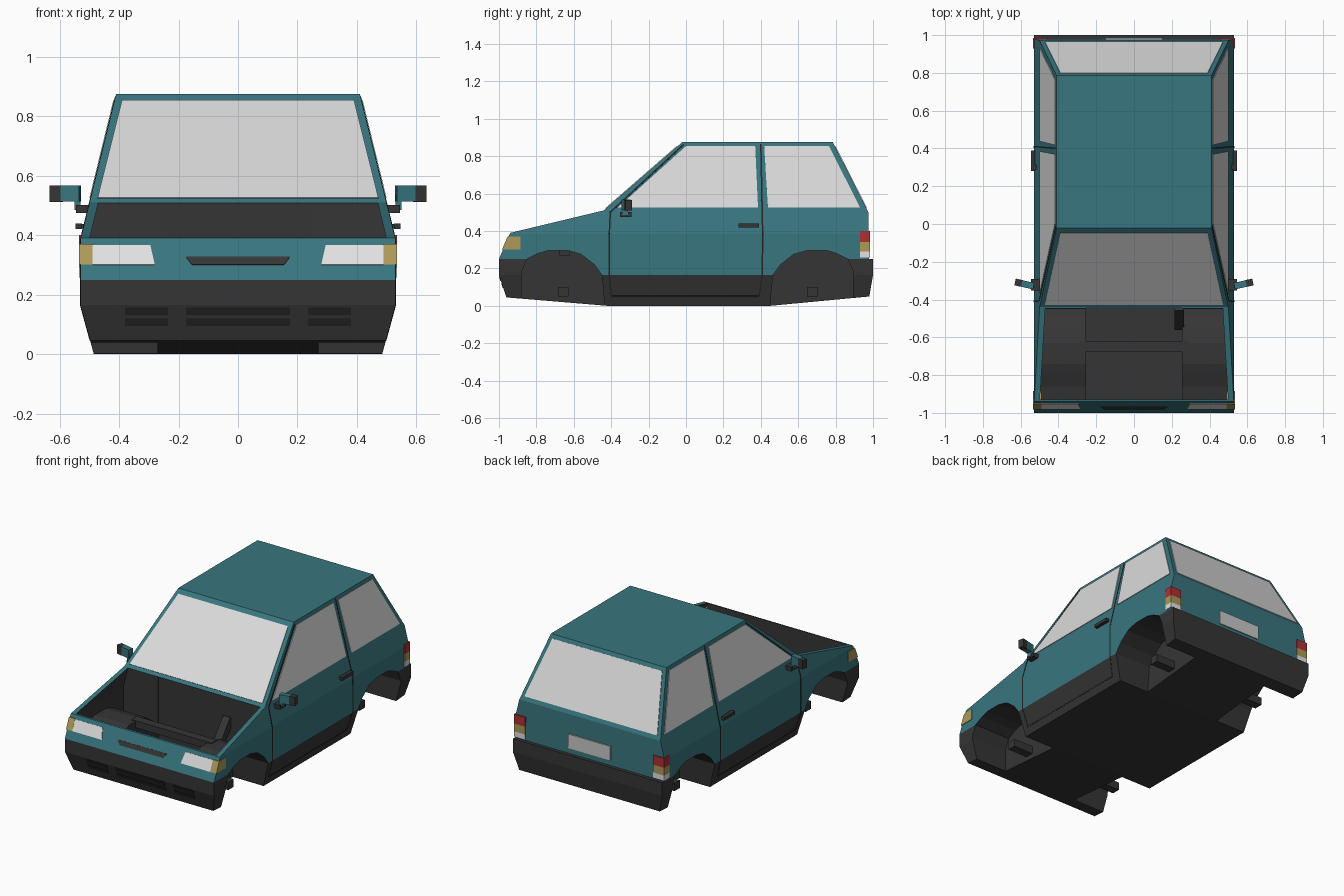
import bpy, bmesh, math
from mathutils import Vector, geometry

if "Cube" in bpy.data.objects:
    bpy.data.objects.remove(bpy.data.objects["Cube"])


def mat(name, r, g, b):
    m = bpy.data.materials.new(name)
    m.diffuse_color = (r, g, b, 1)
    m.use_nodes = True
    m.node_tree.nodes["Principled BSDF"].inputs["Base Color"].default_value = m.diffuse_color
    return m


TEAL = mat("teal paint", .04, .18, .21)
GREY = mat("dark grey trim", .036, .036, .036)
BLACK = mat("black gaps", .018, .018, .018)
GLASS = mat("pale glass", .70, .70, .70)
LAMP = mat("white lamp", .76, .76, .76)
AMBER = mat("amber lamp", .42, .32, .10)
RED = mat("red lamp", .42, .03, .035)
PLATE = mat("plate grey", .58, .58, .58)


def half_width(z):
    """Half width of the body at a height."""
    if z < .165:
        return .485 + .045 * z / .165
    if z < .385:
        return .53
    return .53 - .12 * (z - .385) / .49


def make(name, bm, mats):
    bmesh.ops.recalc_face_normals(bm, faces=bm.faces[:])
    me = bpy.data.meshes.new(name)
    bm.to_mesh(me)
    bm.free()
    for m in mats:
        me.materials.append(m)
    ob = bpy.data.objects.new(name, me)
    bpy.context.collection.objects.link(ob)
    return ob


def cut(bm, co, no):
    bmesh.ops.bisect_plane(bm, geom=bm.verts[:] + bm.edges[:] + bm.faces[:],
                           plane_co=co, plane_no=no, dist=1e-5)


def prism(name, yz, x0, x1, mats, inset=None, rule=None, zcuts=(), ycuts=()):
    """Side profile extruded along x, optionally tapered to the body section."""
    bm = bmesh.new()
    f = bm.faces.new([bm.verts.new((x0, y, z)) for y, z in yz])
    ext = bmesh.ops.extrude_face_region(bm, geom=[f])
    for v in ext["geom"]:
        if isinstance(v, bmesh.types.BMVert):
            v.co.x = x1
    for z in zcuts:
        cut(bm, (0, 0, z), (0, 0, 1))
    if inset is not None:
        for v in bm.verts:
            v.co.x = math.copysign(half_width(v.co.z) - inset, v.co.x)
    for y in ycuts:
        cut(bm, (0, y, 0), (0, 1, 0))
    if rule:
        for f in bm.faces:
            f.material_index = rule(f.calc_center_median())
    return make(name, bm, mats)


def plate(name, pts, m, t=.004):
    """Thin plate lying on the body, facing outward."""
    pts = [Vector(p) for p in pts]
    n = geometry.normal(pts)
    c = sum(pts, Vector()) / len(pts)
    if n.dot(c - Vector((0, 0, .4))) < 0:
        n = -n
    bm = bmesh.new()
    lo = [bm.verts.new(p - n * .003) for p in pts]
    hi = [bm.verts.new(p + n * t) for p in pts]
    bm.faces.new(lo)
    bm.faces.new(hi)
    for i in range(len(pts)):
        j = (i + 1) % len(pts)
        bm.faces.new((lo[i], lo[j], hi[j], hi[i]))
    return make(name, bm, [m])


def box(name, c, size, m, rot=(0, 0, 0)):
    bpy.ops.mesh.primitive_cube_add(size=1, location=c, rotation=rot)
    ob = bpy.context.object
    ob.name = name
    ob.scale = size
    ob.data.materials.append(m)
    return ob


def on_line(a, b):
    """Point finder (x, z) on a sloped front or back panel given by two (y, z)."""
    return lambda x, z: (x, a[0] + (b[0] - a[0]) * (z - a[1]) / (b[1] - a[1]), z)


# main body shell, dark below the trim line
profile = [(-.42, 0), (-.96, .045), (-1, .165), (-1, .25), (-.94, .39), (-.44, .51),
           (-.02, .875), (.785, .875), (.975, .50), (.978, .25), (1, .25), (1, .165),
           (.98, .05), (.45, 0)]


def trim_rule(c):
    return int(c.z < .164 or (abs(c.y) > .68 and c.z < .2501))


body = prism("body_shell", profile, -.5, .5, [TEAL, GREY], 0, trim_rule,
             (.165, .25, .385), (-.68, .68))

# cutters: engine bay and wheel wells
pair, grey = [TEAL, GREY], lambda c: 1
bay = [(-.93, .26), (-.86, .27), (-.79, .295), (-.74, .31), (-.63, .31), (-.56, .29),
       (-.49, .24), (-.45, .20), (-.445, .6), (-.93, .6)]
arch = [(-.88, -.1), (-.88, .18), (-.85, .25), (-.79, .28), (-.74, .295), (-.63, .295),
        (-.56, .275), (-.49, .22), (-.45, .165), (-.425, -.1)]
rear_arch = [(.015 - y, z) for y, z in arch]
cutters = [prism("bay_cutter", bay, -.5, .5, pair, .03, grey, (.385,)),
           prism("bay_floor_cutter", [(-.93, .07), (-.445, .07), (-.445, .6), (-.93, .6)],
                 -.255, .255, pair, None, grey)]
for s in (-1, 1):
    for a in (arch, rear_arch):
        cutters.append(prism("well_cutter", a, s * .27, s * .6, pair, None, grey))
bpy.context.view_layer.objects.active = body
for c in cutters:
    md = body.modifiers.new("cut", 'BOOLEAN')
    md.operation, md.solver, md.object = 'DIFFERENCE', 'EXACT', c
    bpy.ops.object.modifier_apply(modifier=md.name)
    bpy.data.objects.remove(c)

# windscreen and rear window
screen = on_line((-.44, .51), (-.02, .875))
tail = on_line((.975, .50), (.785, .875))
for name, at in (("windscreen", screen), ("rear_window", tail)):
    plate(name, [at(-.472, .523), at(.472, .523), at(.39, .852), at(-.39, .852)], GLASS)

# nose: slot, headlights, bumper slats, number plate
nose = on_line((-1, .25), (-.94, .39))
chin = on_line((-.96, .045), (-1, .165))
plate("nose_slot", [nose(-.175, .327), nose(.175, .327), nose(.155, .30), nose(-.155, .30)],
      GREY)
for z in (.095, .132):
    for x0, x1 in ((-.38, -.235), (-.175, .175), (.235, .38)):
        plate("bumper_slat", [chin(x0, z), chin(x1, z), chin(x1, z + .025), chin(x0, z + .025)],
              BLACK, .003)
plate("number_plate", [(-.15, .978, .285), (.15, .978, .285), (.15, .978, .375),
                       (-.15, .978, .375)], PLATE, .006)

# parts inside the engine bay
box("bay_crossbar", (0, -.648, .292), (.57, .055, .045), GREY)
box("steering_column", (.24, -.49, .31), (.05, .17, .05), GREY, (math.radians(52), 0, 0))

seams = [[(-.40, .05), (-.41, .165), (-.41, .385), (-.405, .50), (-.012, .863)],
         [(.39, .05), (.408, .165), (.41, .385), (.40, .866)],
         [(-.40, .05), (.39, .05)]]

for s in (-1, 1):
    def side(y, z):
        return (s * half_width(z), y, z)

    # side windows
    plate("door_window", [side(*p) for p in ((-.365, .525), (.385, .525), (.37, .853), (0, .853))],
          GLASS)
    plate("quarter_window", [side(*p) for p in ((.438, .525), (.93, .525), (.765, .853),
                                                (.418, .853))], GLASS)
    # door gaps
    for line in seams:
        for p, q in zip(line, line[1:]):
            d = (Vector(q) - Vector(p)).normalized() * .004
            plate("door_gap", [side(p[0] - d.y, p[1] + d.x), side(q[0] - d.y, q[1] + d.x),
                               side(q[0] + d.y, q[1] - d.x), side(p[0] + d.y, p[1] - d.x)],
                  BLACK, .0015)
    # headlight and corner lamp
    plate("headlight", [nose(s * .28, .30), nose(s * .49, .30), nose(s * .49, .366),
                        nose(s * .295, .366)], LAMP)
    prism("corner_lamp", [(-.983, .302), (-.885, .302), (-.885, .37), (-.954, .37)],
          s * .49, s * .534, [AMBER])
    # tail lamp stack
    for z0, z1, m in ((.34, .40, RED), (.29, .34, AMBER), (.258, .29, LAMP)):
        box("tail_lamp", (s * .4945, .957, (z0 + z1) / 2), (.079, .054, z1 - z0), m)
    # door handle
    box("door_handle", (s * .535, .335, .43), (.022, .11, .02), GREY)
    box("handle_mount", (s * .525, .30, .43), (.02, .025, .016), GREY)
    # door mirror
    box("mirror_bracket", (s * .52, -.322, .488), (.05, .06, .026), GREY)
    box("mirror_neck", (s * .54, -.325, .51), (.02, .03, .05), TEAL)
    box("mirror_head", (s * .563, -.322, .54), (.065, .035, .055), TEAL, (0, 0, s * .22))
    box("mirror_cap", (s * .611, -.311, .539), (.038, .036, .056), GREY, (0, 0, s * .22))
    # axle stubs
    for y in (-.657, .675):
        box("axle_stub", (s * .335, y, .075), (.15, .055, .05), GREY)
